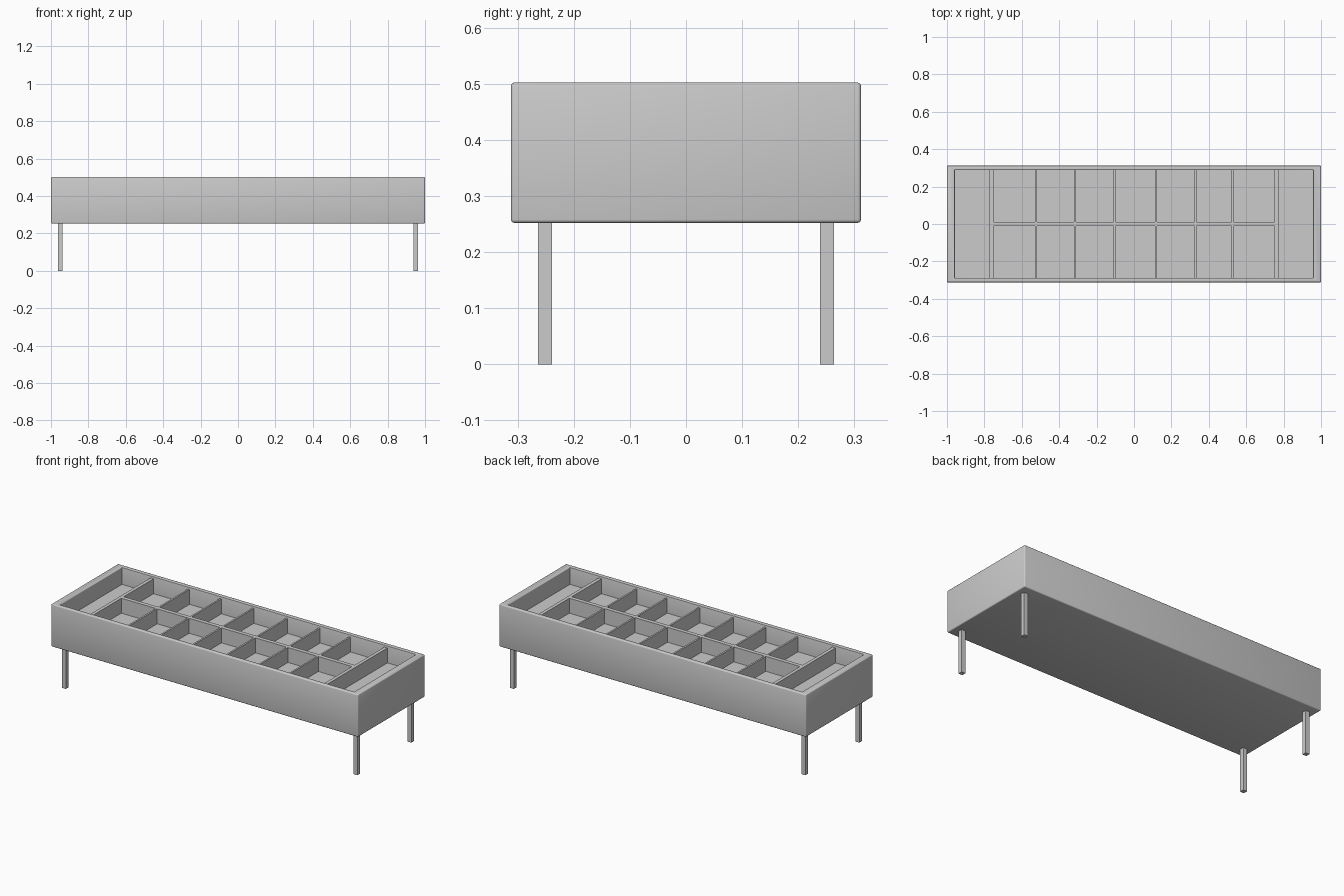
import bpy, bmesh

if "Cube" in bpy.data.objects:
    bpy.data.objects.remove(bpy.data.objects["Cube"])

L, W = 2.0, 0.624            # outer length and width
Z0, Z1 = 0.252, 0.502        # tray bottom and rim
IX, IY = 0.958, 0.288        # half size of the tray opening
FLOOR, DIV_TOP = 0.40, 0.488


def finish(bm, name):
    bmesh.ops.recalc_face_normals(bm, faces=bm.faces)
    me = bpy.data.meshes.new(name)
    bm.to_mesh(me)
    bm.free()
    ob = bpy.data.objects.new(name, me)
    bpy.context.collection.objects.link(ob)
    return ob


def cube(x0, x1, y0, y1, z0, z1):
    bm = bmesh.new()
    bmesh.ops.create_cube(bm, size=1)
    for v in bm.verts:
        v.co.x = x1 if v.co.x > 0 else x0
        v.co.y = y1 if v.co.y > 0 else y0
        v.co.z = z1 if v.co.z > 0 else z0
    return bm


def box(name, *lims):
    return finish(cube(*lims), name)


# Tray body: a block with a sunken top and softly rounded outer and rim edges
bm = cube(-L / 2, L / 2, -W / 2, W / 2, Z0, Z1)
top = max(bm.faces, key=lambda f: f.calc_center_median().z)
bmesh.ops.inset_individual(bm, faces=[top], thickness=0.01)
for v in top.verts:
    v.co.x = IX if v.co.x > 0 else -IX
    v.co.y = IY if v.co.y > 0 else -IY
rim_edges = list(top.edges)
outer_edges = [e for e in bm.edges
               if all(abs(abs(v.co.x) - L / 2) < 1e-5 for v in e.verts)
               or all(abs(abs(v.co.y) - W / 2) < 1e-5 for v in e.verts)]
ext = bmesh.ops.extrude_discrete_faces(bm, faces=[top])
floor = ext["faces"][0]
for v in floor.verts:
    v.co.z = FLOOR
rim_edges = [e for e in bm.edges if all(
    abs(v.co.z - Z1) < 1e-5 and abs(abs(v.co.x) - IX) < 1e-5 for v in e.verts)]
bmesh.ops.bevel(bm, geom=list(set(outer_edges + rim_edges)), offset=0.006,
                segments=3, profile=0.5, affect='EDGES')
tray = finish(bm, "tray_body")
bpy.context.view_layer.objects.active = tray
tray.select_set(True)
bpy.ops.object.shade_smooth_by_angle()
tray.select_set(False)

# Thick end dividers and the long centre divider
for side, name in ((-1, "left"), (1, "right")):
    c = side * 0.762
    box(name + "_end_divider", c - 0.01, c + 0.01, -IY, IY, FLOOR, DIV_TOP)
box("centre_divider", -0.755, 0.755, -0.012, 0.012, FLOOR, DIV_TOP)

# Thin cross dividers making seven cells per row
for i, x in enumerate((-0.523, -0.315, -0.104, 0.117, 0.329, 0.527)):
    box(f"cross_divider_{i + 1}", x - 0.005, x + 0.005, -IY, IY, FLOOR, DIV_TOP)

# Four square legs
for sx, nx in ((-1, "left"), (1, "right")):
    for sy, ny in ((-1, "front"), (1, "back")):
        cx, cy = sx * 0.95, sy * 0.251
        box(f"{ny}_{nx}_leg", cx - 0.0125, cx + 0.0125,
            cy - 0.0125, cy + 0.0125, 0, Z0 + 0.005)
